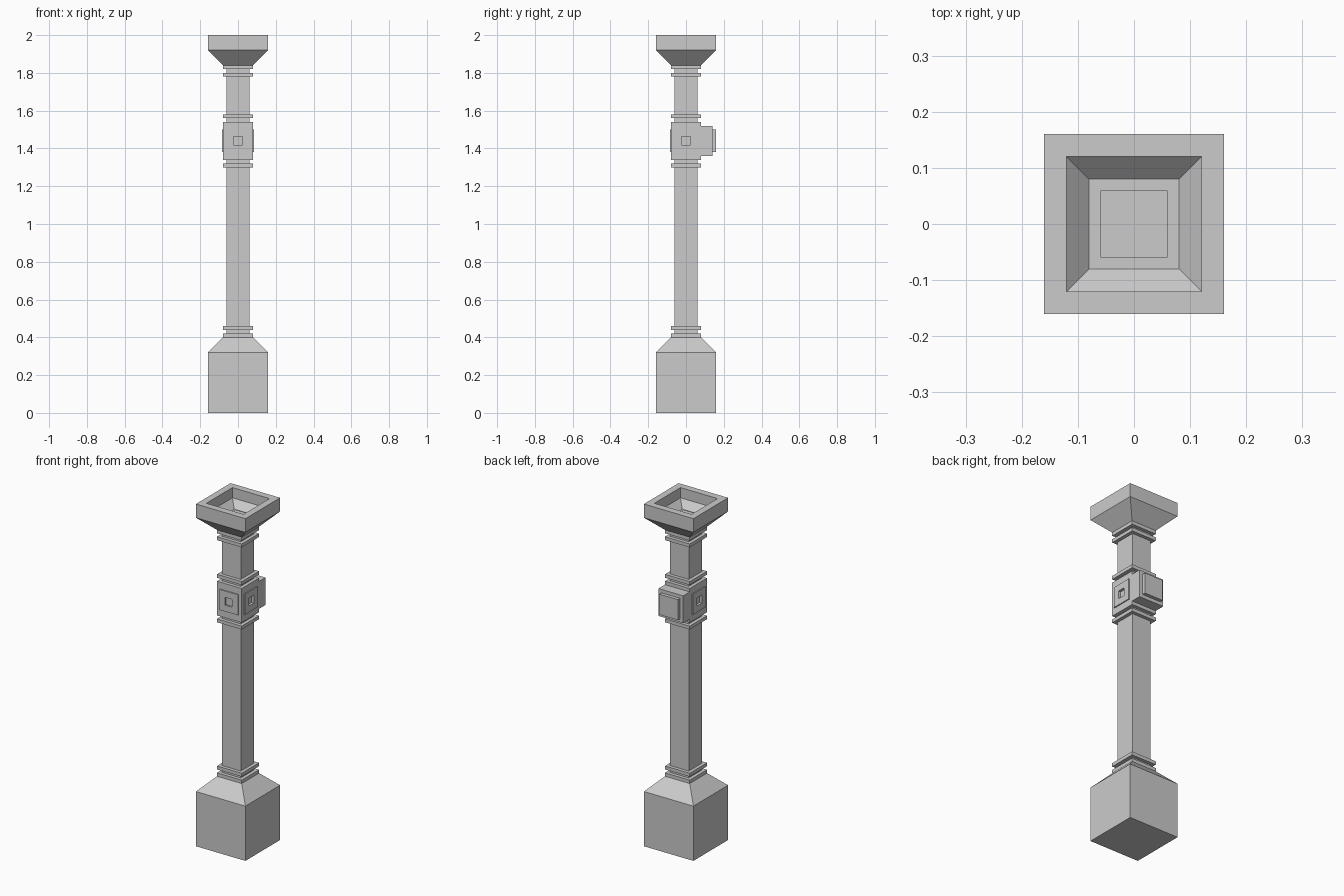
import bpy
import bmesh
from mathutils import Vector

cube = bpy.data.objects.get("Cube")
if cube:
    bpy.data.objects.remove(cube, do_unlink=True)

stone = bpy.data.materials.new("grey_stone")
stone.use_nodes = True
grey = (0.6, 0.6, 0.6, 1.0)
stone.diffuse_color = grey
stone.node_tree.nodes["Principled BSDF"].inputs["Base Color"].default_value = grey


def finish(name, bm):
    bmesh.ops.recalc_face_normals(bm, faces=bm.faces)
    mesh = bpy.data.meshes.new(name)
    bm.to_mesh(mesh)
    bm.free()
    mesh.materials.append(stone)
    obj = bpy.data.objects.new(name, mesh)
    bpy.context.collection.objects.link(obj)
    return obj


def square_loft(name, profile):
    """Stack square rings given as (half width, height) and cap both ends."""
    bm = bmesh.new()
    rings = []
    for h, z in profile:
        corners = ((-h, -h), (h, -h), (h, h), (-h, h))
        rings.append([bm.verts.new((x, y, z)) for x, y in corners])
    for low, high in zip(rings, rings[1:]):
        for i in range(4):
            j = (i + 1) % 4
            bm.faces.new((low[i], low[j], high[j], high[i]))
    bm.faces.new(rings[0][::-1])
    bm.faces.new(rings[-1])
    return finish(name, bm)


def box_mesh(low, high):
    bm = bmesh.new()
    low, high = Vector(low), Vector(high)
    bmesh.ops.create_cube(bm, size=1)
    for v in bm.verts:
        v.co = (low + high) / 2 + v.co * (high - low)
    bm.normal_update()
    return bm


def push_face(bm, face, inset, distance):
    """Inset a face, then extrude the centre straight along its normal."""
    normal = face.normal.copy()
    bmesh.ops.inset_region(bm, faces=[face], thickness=inset, use_even_offset=True)
    moved = bmesh.ops.extrude_discrete_faces(bm, faces=[face])["faces"][0]
    bmesh.ops.translate(bm, verts=moved.verts, vec=normal * distance)
    bm.normal_update()
    return moved


# Pedestal and shaft
square_loft("pedestal", [(0.16, 0), (0.16, 0.32), (0.08, 0.4)])
square_loft("shaft", [(0.06, 0.39), (0.06, 1.91)])

# Thin square collars, in pairs at the ends and around the junction block
for label, z in (("pedestal_lower", 0.40), ("pedestal_upper", 0.44),
                 ("block_lower", 1.30), ("block_upper", 1.56),
                 ("capital_lower", 1.78), ("capital_upper", 1.82)):
    square_loft(label + "_collar", [(0.08, z), (0.08, z + 0.02)])

# Hollow capital with a sloped basin
square_loft("capital", [(0.08, 1.84), (0.16, 1.92), (0.16, 2.0),
                        (0.12, 2.0), (0.12, 1.94), (0.08, 1.90)])

# Junction block with raised panels and square sockets on three sides
bm = box_mesh((-0.08, -0.08, 1.34), (0.08, 0.08, 1.54))
sides = [f for f in bm.faces if abs(f.normal.z) < 0.5 and f.normal.y < 0.5]
for side in sides:
    depth = -0.01 if side.normal.y < -0.5 else -0.015
    panel = push_face(bm, side, 0.02, 0.006)
    # Bring the panel to a square
    middle = panel.calc_center_median().z
    base_edge_verts = {v for e in panel.edges for f in e.link_faces for v in f.verts}
    for v in base_edge_verts:
        v.co.z = middle + (0.06 if v.co.z > middle else -0.06)
    bm.normal_update()
    push_face(bm, panel, 0.037, depth)
finish("junction_block", bm)

# Rear bracket with a stepped end plate
bm = box_mesh((-0.08, 0.07, 1.36), (0.08, 0.14, 1.52))
end = max(bm.faces, key=lambda f: f.normal.y)
push_face(bm, end, 0.02, 0.02)
finish("rear_bracket", bm)
